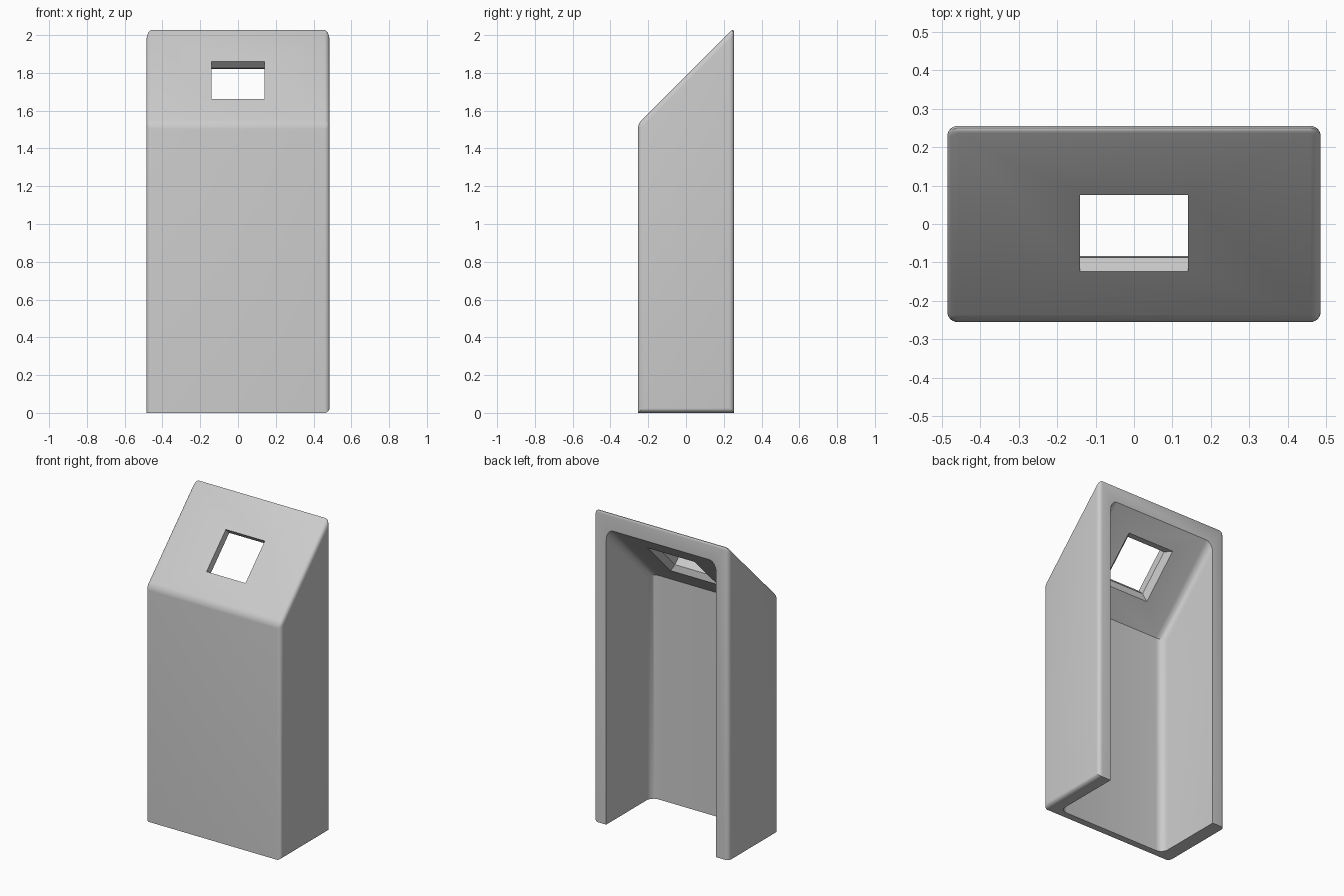
import bpy, bmesh, math
from mathutils import Matrix

cube = bpy.data.objects.get("Cube")
if cube:
    bpy.data.objects.remove(cube, do_unlink=True)

HALF_X, HALF_Y = 0.485, 0.255   # outer half sizes
SLOPE = 1.785                   # the roof follows z = y + SLOPE
WALL_X, WALL_FRONT, ROOF = 0.09, 0.045, 0.12

grey = bpy.data.materials.new("light_grey")
grey.use_nodes = True
grey.diffuse_color = (0.6, 0.6, 0.6, 1)
grey.node_tree.nodes["Principled BSDF"].inputs["Base Color"].default_value = grey.diffuse_color


def make_object(name, bm):
    bmesh.ops.recalc_face_normals(bm, faces=bm.faces)
    mesh = bpy.data.meshes.new(name)
    bm.to_mesh(mesh)
    bm.free()
    mesh.materials.append(grey)
    obj = bpy.data.objects.new(name, mesh)
    bpy.context.collection.objects.link(obj)
    return obj


def prism(name, profile, half_x, rounded, radius):
    """Extrude a (y, z) profile along x, then round the edges chosen by a rule."""
    bm = bmesh.new()
    face = bm.faces.new([bm.verts.new((-half_x, y, z)) for y, z in profile])
    side = bmesh.ops.extrude_face_region(bm, geom=[face])["geom"]
    for v in side:
        if isinstance(v, bmesh.types.BMVert):
            v.co.x = half_x
    bmesh.ops.recalc_face_normals(bm, faces=bm.faces)
    edges = [e for e in bm.edges if rounded(*(v.co for v in e.verts))]
    bmesh.ops.bevel(bm, geom=edges, offset=radius, offset_type='OFFSET',
                    segments=6, profile=0.5, affect='EDGES', clamp_overlap=True)
    return make_object(name, bm)


def cut(target, cutter):
    cutter.hide_render = True
    mod = target.modifiers.new(cutter.name, 'BOOLEAN')
    mod.operation, mod.solver, mod.object = 'DIFFERENCE', 'EXACT', cutter
    bpy.context.view_layer.objects.active = target
    bpy.ops.object.modifier_apply(modifier=mod.name)
    bpy.data.objects.remove(cutter, do_unlink=True)


# Outer body: rounded everywhere except the bottom, where only the +x edge is
def outer_edge(a, b):
    return max(a.z, b.z) > 0 or min(a.x, b.x) > 0


housing = prism("housing_shell",
                [(-HALF_Y, 0), (HALF_Y, 0), (HALF_Y, HALF_Y + SLOPE),
                 (-HALF_Y, SLOPE - HALF_Y)],
                HALF_X, outer_edge, 0.027)


# Cavity: open at the back and bottom, filleted along the front and roof corners
BACK, LOW = 0.5, -0.1
INNER_Y = WALL_FRONT - HALF_Y


def inner_edge(a, b):
    along_x = abs(a.x - b.x) > 0.1
    open_back = min(a.y, b.y) > BACK - 0.01
    open_base = max(a.z, b.z) < 0
    return not (along_x or open_back or open_base)


cavity = prism("cavity_cutter",
               [(INNER_Y, LOW), (BACK, LOW), (BACK, BACK + SLOPE - ROOF),
                (INNER_Y, INNER_Y + SLOPE - ROOF)],
               HALF_X - WALL_X, inner_edge, 0.05)
cut(housing, cavity)

# Square window through the roof, straight outside and flared inside
bm = bmesh.new()
rings = []
for depth, half in ((0.05, 0.14), (-0.05, 0.14), (-0.11, 0.19)):
    rings.append([bm.verts.new((sx * half, sy * half, depth))
                  for sx, sy in ((-1, -1), (1, -1), (1, 1), (-1, 1))])
for low, high in zip(rings, rings[1:]):
    for i in range(4):
        j = (i + 1) % 4
        bm.faces.new((low[i], low[j], high[j], high[i]))
bm.faces.new(rings[0])
bm.faces.new(rings[-1])
centre_y = -0.024
bm.transform(Matrix.Translation((0, centre_y, centre_y + SLOPE))
             @ Matrix.Rotation(math.radians(45), 4, 'X'))
cut(housing, make_object("window_cutter", bm))

# Smooth the rounded edges, keep the rims crisp
bpy.ops.object.select_all(action='DESELECT')
housing.select_set(True)
bpy.context.view_layer.objects.active = housing
bpy.ops.object.shade_smooth_by_angle(angle=math.radians(30))
